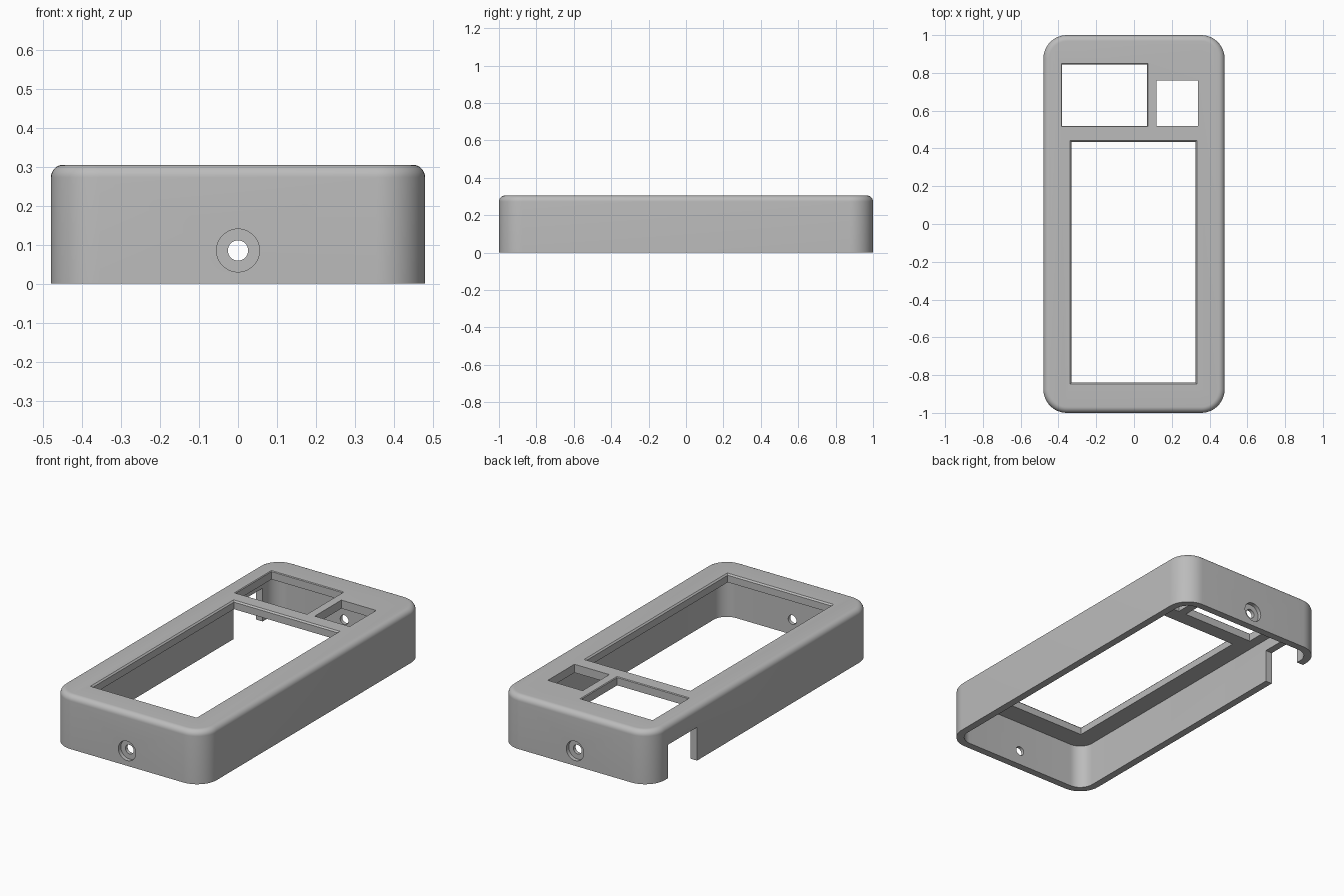
import bpy, bmesh
from math import radians, sin, cos, pi

if "Cube" in bpy.data.objects:
    bpy.data.objects.remove(bpy.data.objects["Cube"], do_unlink=True)

grey = bpy.data.materials.new("plain grey")
grey.use_nodes = True
color = (0.5, 0.5, 0.5, 1)
grey.diffuse_color = color
grey.node_tree.nodes["Principled BSDF"].inputs["Base Color"].default_value = color

HALF_X, HALF_Y, HEIGHT = 0.48, 1.0, 0.305
WALL, PLATE, CORNER, FILLET = 0.042, 0.048, 0.125, 0.032


def rounded_loop(hx, hy, r, steps=12):
    """Outline of a rounded rectangle, counter-clockwise."""
    pts = []
    for k, (sx, sy) in enumerate([(1, 1), (-1, 1), (-1, -1), (1, -1)]):
        for i in range(steps + 1):
            a = (k + i / steps) * pi / 2
            pts.append((sx * (hx - r) + r * cos(a), sy * (hy - r) + r * sin(a)))
    return pts


def loft(name, rings):
    """Closed solid through a stack of (outline, z) rings."""
    bm = bmesh.new()
    loops = [[bm.verts.new((x, y, z)) for x, y in pts] for pts, z in rings]
    bm.faces.new(loops[0][::-1])
    bm.faces.new(loops[-1])
    for low, high in zip(loops, loops[1:]):
        n = len(low)
        for i in range(n):
            j = (i + 1) % n
            bm.faces.new((low[i], low[j], high[j], high[i]))
    mesh = bpy.data.meshes.new(name)
    bm.to_mesh(mesh)
    bm.free()
    obj = bpy.data.objects.new(name, mesh)
    bpy.context.collection.objects.link(obj)
    mesh.materials.append(grey)
    return obj


def rect(x0, x1, y0, y1, grow=0):
    return [(x0 - grow, y0 - grow), (x1 + grow, y0 - grow),
            (x1 + grow, y1 + grow), (x0 - grow, y1 + grow)]


def cut(target, cutter):
    mod = target.modifiers.new(cutter.name, "BOOLEAN")
    mod.operation, mod.solver, mod.object = "DIFFERENCE", "EXACT", cutter
    bpy.context.view_layer.objects.active = target
    bpy.ops.object.modifier_apply(modifier=mod.name)
    bpy.data.objects.remove(cutter, do_unlink=True)


# Outer body with a rounded top edge
rings = [(rounded_loop(HALF_X, HALF_Y, CORNER), 0)]
for i in range(9):
    a = i / 8 * pi / 2
    inset = FILLET * (1 - cos(a))
    rings.append((rounded_loop(HALF_X - inset, HALF_Y - inset, CORNER - inset),
                  HEIGHT - FILLET + FILLET * sin(a)))
case = loft("case_shell", rings)

# Hollow interior, open at the bottom
hollow = rounded_loop(HALF_X - WALL, HALF_Y - WALL, CORNER - WALL)
cut(case, loft("hollow", [(hollow, -0.1), (hollow, HEIGHT - PLATE)]))

# Windows in the top plate, the larger ones with softened upper edges
windows = [("screen_window", (-0.33, 0.325, -0.84, 0.435), 0.008),
           ("wide_window", (-0.38, 0.07, 0.52, 0.845), 0.004),
           ("small_window", (0.12, 0.34, 0.52, 0.76), 0)]
for name, area, soft in windows:
    stack = [(rect(*area), 0.15)]
    if soft:
        stack += [(rect(*area), HEIGHT - soft), (rect(*area, soft), HEIGHT),
                  (rect(*area, soft), 0.4)]
    else:
        stack.append((rect(*area), 0.4))
    cut(case, loft(name, stack))

# Cable notch in the side wall
notch = rect(-0.6, -0.4, 0.586, 0.848)
cut(case, loft("side_notch", [(notch, -0.1), (notch, 0.19)]))


# Screw holes with counterbores in both end walls
def drill(name, radius, y, depth):
    bpy.ops.mesh.primitive_cylinder_add(vertices=48, radius=radius, depth=depth,
                                        location=(0, y, 0.085),
                                        rotation=(pi / 2, 0, 0))
    tool = bpy.context.object
    tool.name = name
    tool.data.materials.append(grey)
    cut(case, tool)


for side in (-1, 1):
    drill("screw_hole", 0.026, side * HALF_Y, 0.3)
    drill("counterbore", 0.055, side * HALF_Y, 0.045)

bpy.ops.object.select_all(action="DESELECT")
case.select_set(True)
bpy.context.view_layer.objects.active = case
bpy.ops.object.shade_smooth_by_angle(angle=radians(30))
